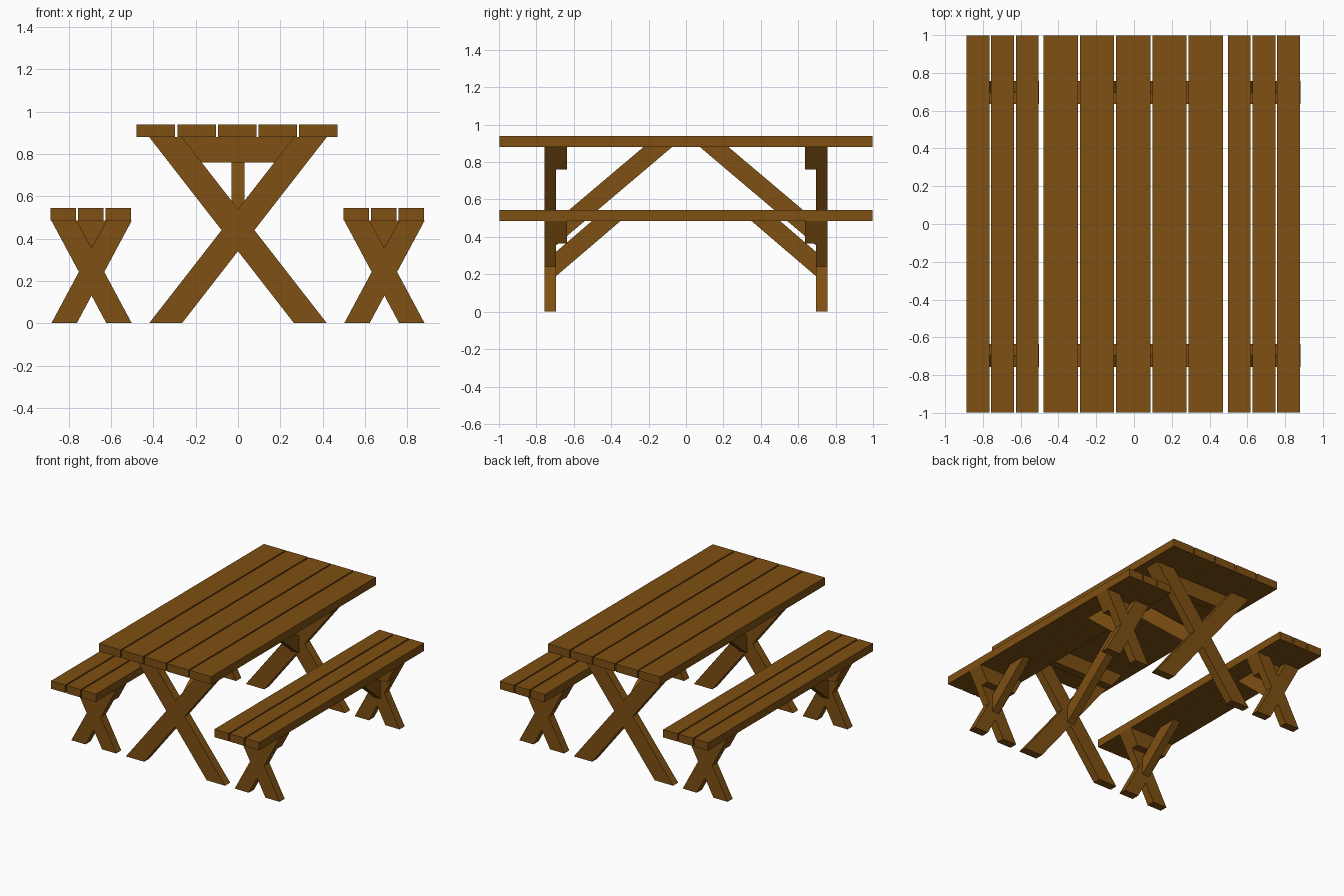
import bpy, bmesh
from mathutils import Vector

if "Cube" in bpy.data.objects:
    bpy.data.objects.remove(bpy.data.objects["Cube"])

wood = bpy.data.materials.new("brown_wood")
wood.diffuse_color = (0.21, 0.08, 0.006, 1)
wood.use_nodes = True
wood.node_tree.nodes["Principled BSDF"].inputs["Base Color"].default_value = wood.diffuse_color


def prism(name, pts, to3d, a, b):
    """Extrude a 2D profile between depths a and b."""
    bm = bmesh.new()
    face = bm.faces.new([bm.verts.new(to3d(u, v, a)) for u, v in pts])
    step = Vector(to3d(0, 0, b)) - Vector(to3d(0, 0, a))
    new = bmesh.ops.extrude_face_region(bm, geom=[face])["geom"]
    # keep a closed solid with both caps
    bmesh.ops.translate(bm, vec=step, verts=[g for g in new if isinstance(g, bmesh.types.BMVert)])
    if face.is_valid is False or len(bm.faces) < len(pts) + 2:
        bmesh.ops.holes_fill(bm, edges=bm.edges[:], sides=0)
    bmesh.ops.recalc_face_normals(bm, faces=bm.faces[:])
    mesh = bpy.data.meshes.new(name)
    bm.to_mesh(mesh)
    bm.free()
    mesh.materials.append(wood)
    ob = bpy.data.objects.new(name, mesh)
    bpy.context.collection.objects.link(ob)
    return ob


def trestle_unit(name, cx, a, b, h, thick, planks, width, pitch, bar_z, brace):
    """Planked top on two X trestles; a, b = outer and inner foot half-widths."""
    s, w = a + b, (a - b) / 2
    xz = lambda u, v, d: (cx + u, d, v)
    yz = lambda u, v, d: (cx + d, u, v)

    # planks
    for i in range(planks):
        x = (i - (planks - 1) / 2) * pitch - 0.004
        pts = [(x - width / 2, h), (x + width / 2, h),
               (x + width / 2, h + thick), (x - width / 2, h + thick)]
        prism(f"{name}_plank_{i + 1}", pts, xz, -0.997, 0.998)

    # crossed legs outline and slant-ended batten
    cross = [(-a, 0), (-b, 0), (0, b * h / s), (b, 0), (a, 0), (w, h / 2),
             (a, h), (b, h), (0, a * h / s), (-b, h), (-a, h), (-w, h / 2)]
    e = -b + s * bar_z / h
    batten = [(-e, bar_z), (e, bar_z), (a, h), (-a, h)]
    for end, side in ((-1, "front"), (1, "back")):
        prism(f"{name}_{side}_cross_legs", cross, xz, end * 0.695, end * 0.757)
        prism(f"{name}_{side}_batten", batten, xz, end * 0.635, end * 0.695)
        # diagonal brace
        prism(f"{name}_{side}_brace", [(y * end, z) for y, z in brace], yz, -0.03, 0.03)


trestle_unit("table", 0, 0.42, 0.265, 0.88, 0.06, 5, 0.182, 0.192, 0.76,
             [(0.695, 0.355), (0.075, 0.88), (0.228, 0.88), (0.695, 0.485)])
for side, cx in (("left", -0.692), ("right", 0.692)):
    trestle_unit(f"{side}_bench", cx, 0.19, 0.07, 0.485, 0.06, 3, 0.12, 0.13, 0.365,
                 [(0.695, 0.19), (0.35, 0.485), (0.503, 0.485), (0.695, 0.32)])
